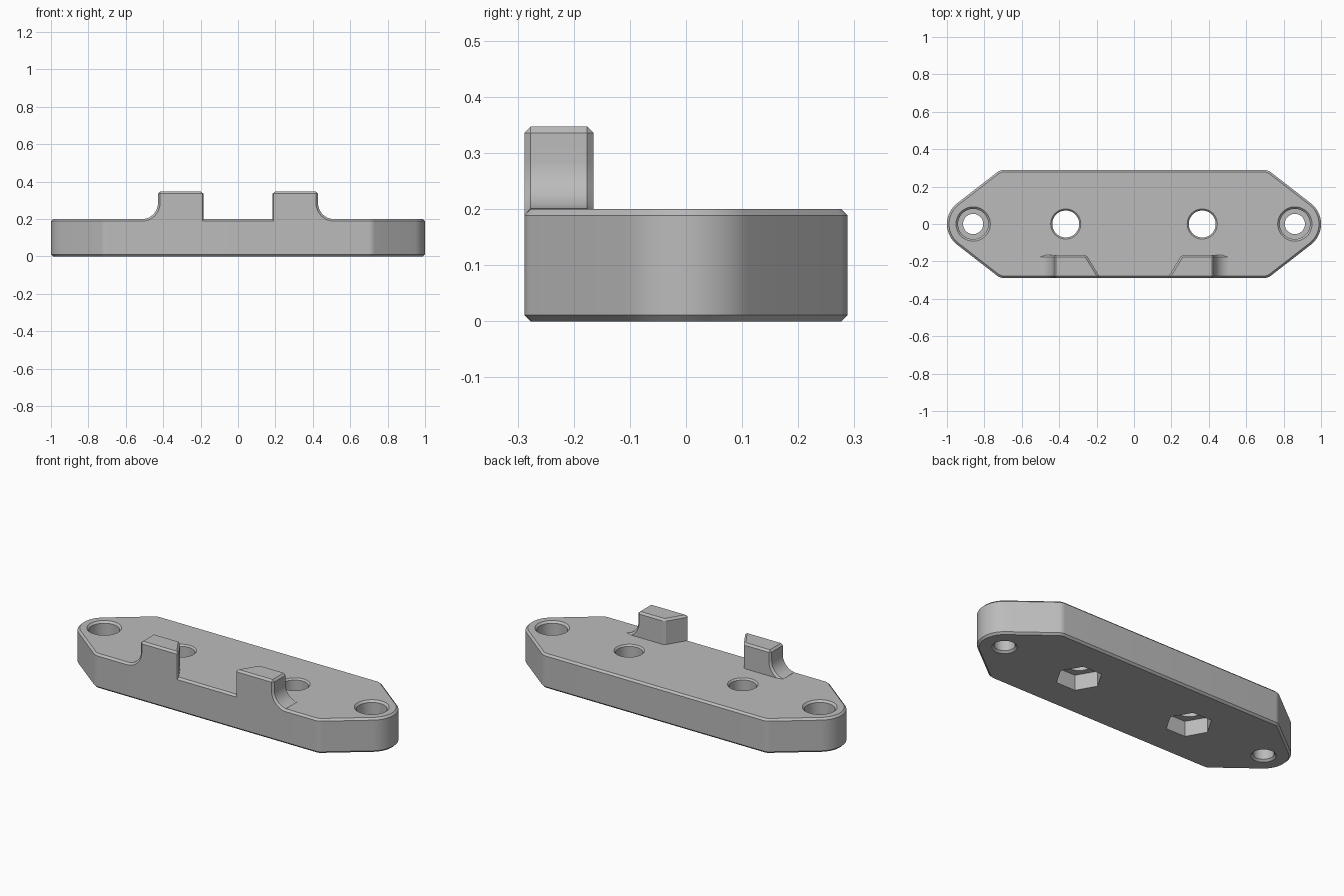
import bpy, bmesh
from math import radians, sin, cos, pi, tau

cube = bpy.data.objects.get("Cube")
if cube:
    bpy.data.objects.remove(cube)

grey = bpy.data.materials.new("light grey")
grey.use_nodes = True
grey.diffuse_color = (0.5, 0.5, 0.5, 1)
grey.node_tree.nodes["Principled BSDF"].inputs["Base Color"].default_value = (0.5, 0.5, 0.5, 1)

HEIGHT, HALF_DEPTH, CHAMFER = 0.2, 0.288, 0.011
NUT_X, SCREW_X = 0.365, 0.86


def make(name, bm):
    bmesh.ops.recalc_face_normals(bm, faces=bm.faces)
    mesh = bpy.data.meshes.new(name)
    bm.to_mesh(mesh)
    bm.free()
    obj = bpy.data.objects.new(name, mesh)
    bpy.context.collection.objects.link(obj)
    mesh.materials.append(grey)
    return obj


def select(obj):
    bpy.ops.object.select_all(action='DESELECT')
    obj.select_set(True)
    bpy.context.view_layer.objects.active = obj


def loft(name, rings):
    """Closed solid through rings of equal point count."""
    bm = bmesh.new()
    loops = [[bm.verts.new(p) for p in ring] for ring in rings]
    n = len(loops[0])
    for a, b in zip(loops, loops[1:]):
        for i in range(n):
            j = (i + 1) % n
            bm.faces.new((a[i], a[j], b[j], b[i]))
    bm.faces.new(loops[0][::-1])
    bm.faces.new(loops[-1])
    return make(name, bm)


def arc(cx, cy, r, start, end, steps):
    angles = [radians(start + (end - start) * i / steps) for i in range(steps + 1)]
    return [(cx + r * cos(a), cy + r * sin(a)) for a in angles]


def outline(inset, z):
    """Rounded end and two rounded shoulders, turned half way round for the other end."""
    r = 0.05
    y = HALF_DEPTH - r
    half = (arc(0.70, -y, r - inset, -90, -52, 6)
            + arc(SCREW_X, 0, 0.14 - inset, -52, 52, 24)
            + arc(0.70, y, r - inset, 52, 90, 6))
    return [(px, py, z) for px, py in half + [(-px, -py) for px, py in half]]


def lathe(x, profile, sides=48):
    return loft("cutter", [[(x + r * cos(tau * i / sides), r * sin(tau * i / sides), z)
                            for i in range(sides)] for r, z in profile])


# Plate with chamfered rims
plate = loft("base_plate", [outline(CHAMFER, 0), outline(0, CHAMFER),
                            outline(0, HEIGHT - CHAMFER), outline(CHAMFER, HEIGHT)])

# Counterbored screw holes, bolt holes and hexagonal nut pockets
cutters = []
for side in (-1, 1):
    cutters += [
        lathe(side * SCREW_X, [(0.075, -0.01), (0.054, 0.011), (0.054, 0.1), (0.081, 0.1),
                               (0.081, 0.189), (0.102, 0.21)]),
        lathe(side * NUT_X, [(0.072, 0.05), (0.072, 0.191), (0.09, 0.21)]),
        lathe(side * NUT_X, [(0.122, -0.02), (0.122, 0.088)], 6),
    ]
for cutter in cutters:
    cutter.hide_render = True
    mod = plate.modifiers.new("hole", 'BOOLEAN')
    mod.operation = 'DIFFERENCE'
    mod.solver = 'EXACT'
    mod.object = cutter
    select(plate)
    bpy.ops.object.modifier_apply(modifier=mod.name)
    bpy.data.objects.remove(cutter)


# Upright lugs: filleted outer side, angled inner side, chamfered edges
def lug(name, side):
    front, back, top, floor = -HALF_DEPTH, -0.165, 0.347, HEIGHT - CHAMFER
    fillet = arc(0.513, HEIGHT + 0.085, 0.085, 180, 270, 12)
    bm = bmesh.new()
    rings = []
    for y, inner in ((front, 0.18), (back, 0.255)):
        pts = [(inner, floor), (inner, top), (0.428, top)] + fillet + [(0.513, floor)]
        rings.append([bm.verts.new((side * x, y, z)) for x, z in pts])
    a, b = rings
    n = len(a)
    for i in range(n):
        j = (i + 1) % n
        bm.faces.new((a[i], a[j], b[j], b[i]))
    bm.faces.new(a[::-1])
    bm.faces.new(b)
    bmesh.ops.recalc_face_normals(bm, faces=bm.faces)
    buried = {e for e in bm.edges if any(v in (a[-1], b[-1]) for v in e.verts)
              or all(v.co.z < floor + 0.001 for v in e.verts)}
    edges = [e for e in bm.edges if e not in buried and e.calc_face_angle() > radians(30)]
    bmesh.ops.bevel(bm, geom=edges, offset=CHAMFER, offset_type='OFFSET', segments=1,
                    profile=0.5, affect='EDGES', clamp_overlap=False)
    return make(name, bm)


parts = [plate, lug("left_lug", 1), lug("right_lug", -1)]
for part in parts:
    select(part)
    bpy.ops.object.shade_smooth_by_angle(angle=radians(25))
